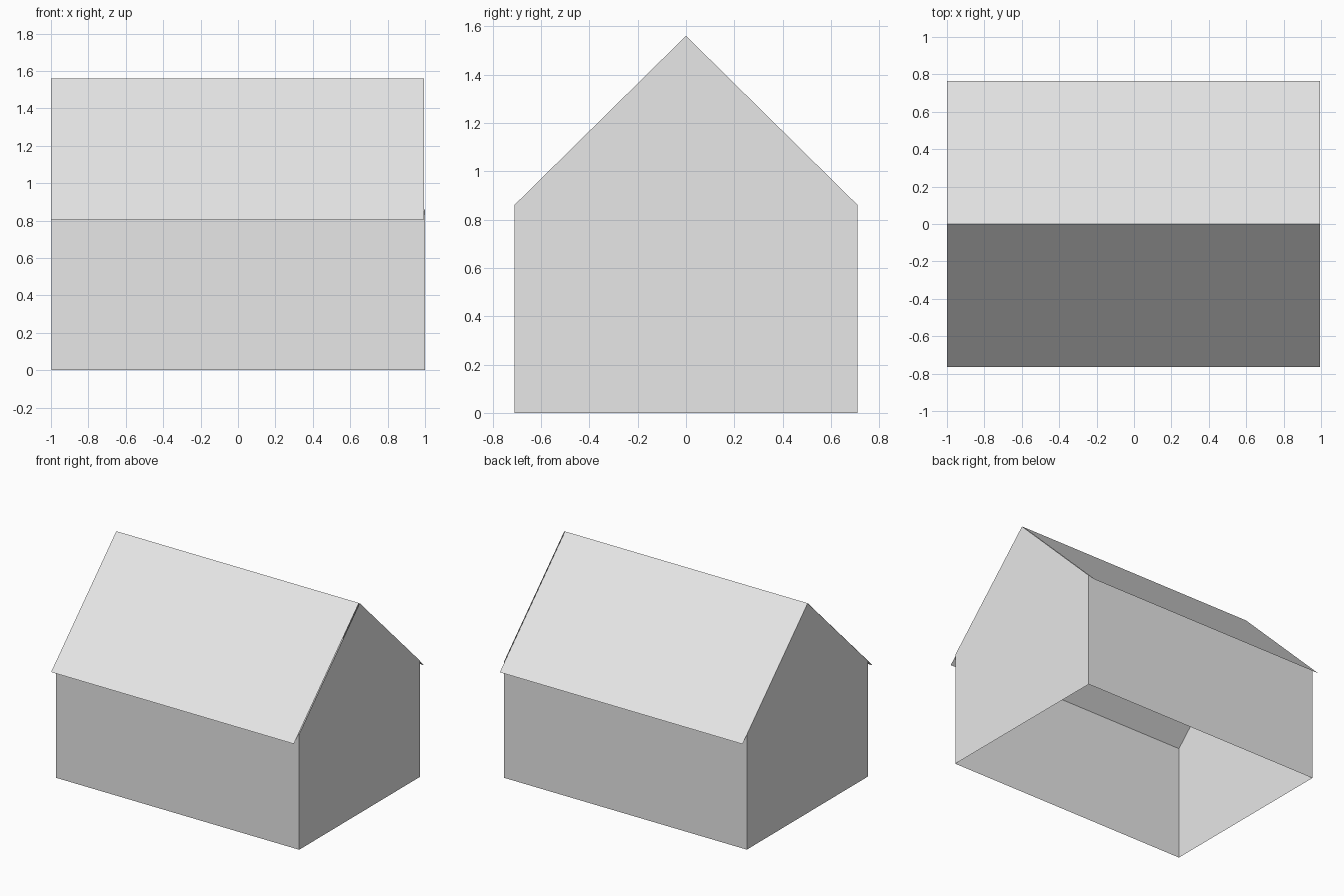
import bpy

cube = bpy.data.objects.get("Cube")
if cube:
    bpy.data.objects.remove(cube, do_unlink=True)

# Single plain colour
grey = bpy.data.materials.new("light_grey")
grey.use_nodes = True
colour = (0.8, 0.8, 0.8, 1)
grey.diffuse_color = colour
grey.node_tree.nodes["Principled BSDF"].inputs["Base Color"].default_value = colour

HALF_WIDTH, WALL_TOP, RIDGE = 0.71, 0.86, 1.56
EAVE = 0.765
SLOPE = (RIDGE - WALL_TOP) / HALF_WIDTH


def extruded_sheet(name, profile, x0, x1, gables=False):
    """Sweep an open (y, z) profile along x, optionally capping both ends."""
    n = len(profile)
    verts = [(x, y, z) for x in (x0, x1) for y, z in profile]
    faces = [(i, n + i, n + i + 1, i + 1) for i in range(n - 1)]
    if gables:
        faces += [tuple(range(n)), tuple(reversed(range(n, 2 * n)))]
    mesh = bpy.data.meshes.new(name)
    mesh.from_pydata(verts, [], faces)
    mesh.materials.append(grey)
    obj = bpy.data.objects.new(name, mesh)
    bpy.context.collection.objects.link(obj)
    return obj


# Side walls: thin sheets, open below
for name, side in (("front_wall", -1), ("back_wall", 1)):
    wall = [(side * HALF_WIDTH, 0), (side * HALF_WIDTH, WALL_TOP)]
    extruded_sheet(name, wall[::-side], -0.997, 1)

# Gable end walls
outline = [(-HALF_WIDTH, 0), (-HALF_WIDTH, WALL_TOP), (0, RIDGE),
           (HALF_WIDTH, WALL_TOP), (HALF_WIDTH, 0)]
for name, x in (("right_gable", -0.997), ("left_gable", 1)):
    mesh = bpy.data.meshes.new(name)
    order = outline if x < 0 else outline[::-1]
    mesh.from_pydata([(x, y, z) for y, z in order], [], [range(len(order))])
    mesh.flip_normals()
    mesh.materials.append(grey)
    bpy.context.collection.objects.link(bpy.data.objects.new(name, mesh))

# Roof: folded sheet with overhanging eaves
eave_z = RIDGE - SLOPE * EAVE
extruded_sheet("roof", [(-EAVE, eave_z), (0, RIDGE), (EAVE, eave_z)], -1, 0.994)
